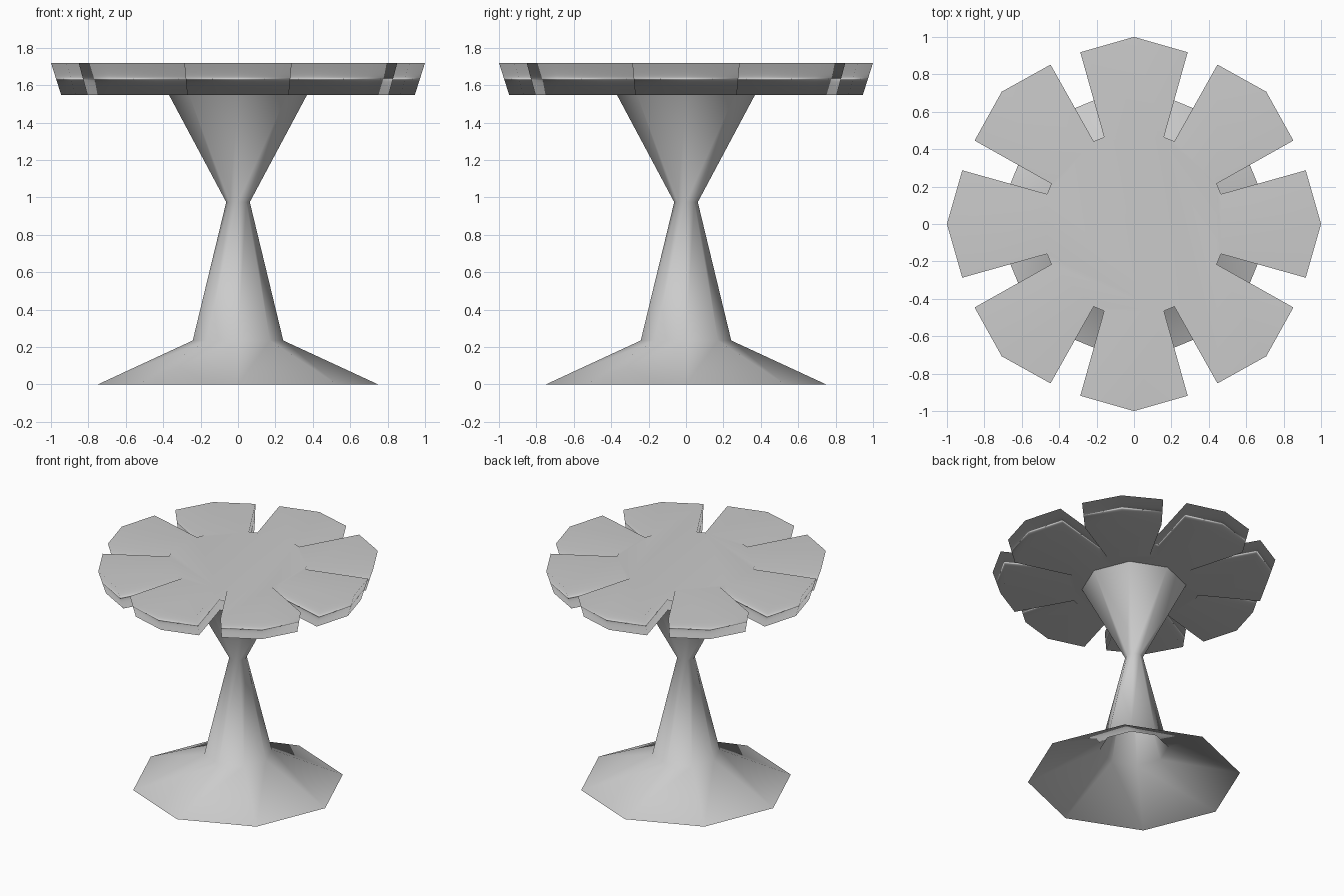
import bpy, bmesh, math

if "Cube" in bpy.data.objects:
    bpy.data.objects.remove(bpy.data.objects["Cube"])

grey = bpy.data.materials.new("light grey")
grey.diffuse_color = (0.6, 0.6, 0.6, 1)
grey.use_nodes = True
grey.node_tree.nodes["Principled BSDF"].inputs["Base Color"].default_value = grey.diffuse_color


def loft(name, rings, cap_bottom, cap_top):
    """Skin a list of matching closed point rings, ordered bottom to top."""
    bm = bmesh.new()
    loops = [[bm.verts.new(p) for p in ring] for ring in rings]
    n = len(loops[0])
    for lo, hi in zip(loops, loops[1:]):
        for i in range(n):
            j = (i + 1) % n
            bm.faces.new((lo[i], lo[j], hi[j], hi[i]))
    if cap_bottom:
        bm.faces.new(loops[0][::-1])
    if cap_top:
        bm.faces.new(loops[-1])
    for f in bm.faces:
        f.smooth = True
    mesh = bpy.data.meshes.new(name)
    bm.to_mesh(mesh)
    bm.free()
    mesh.materials.append(grey)
    ob = bpy.data.objects.new(name, mesh)
    bpy.context.collection.objects.link(ob)
    return ob


def octagon(r, z):
    return [(r * math.cos(k * math.pi / 4), r * math.sin(k * math.pi / 4), z)
            for k in range(8)]


# pedestal: open flared foot, tapering stem, narrow waist, flared support
loft("pedestal", [octagon(r, z) for r, z in
                  ((0.75, 0), (0.242, 0.235), (0.063, 0.975), (0.37, 1.55))],
     False, False)

# table top: eight notched petals (points given as radial, sideways)
PETAL = [(0.465, -0.16), (0.918, -0.287), (1.0, 0), (0.918, 0.287), (0.465, 0.16)]


def petals(scale, z):
    pts = []
    for k in range(8):
        c, s = math.cos(k * math.pi / 4), math.sin(k * math.pi / 4)
        pts += [(scale * (u * c - v * s), scale * (u * s + v * c), z) for u, v in PETAL]
    return pts


top = loft("table_top", [petals(0.945, 1.547), petals(1.0, 1.72)], True, True)

# flat caps dominate the shading, walls blend softly
wn = top.modifiers.new("soft walls", 'WEIGHTED_NORMAL')
wn.mode = 'FACE_AREA'
wn.weight = 50
